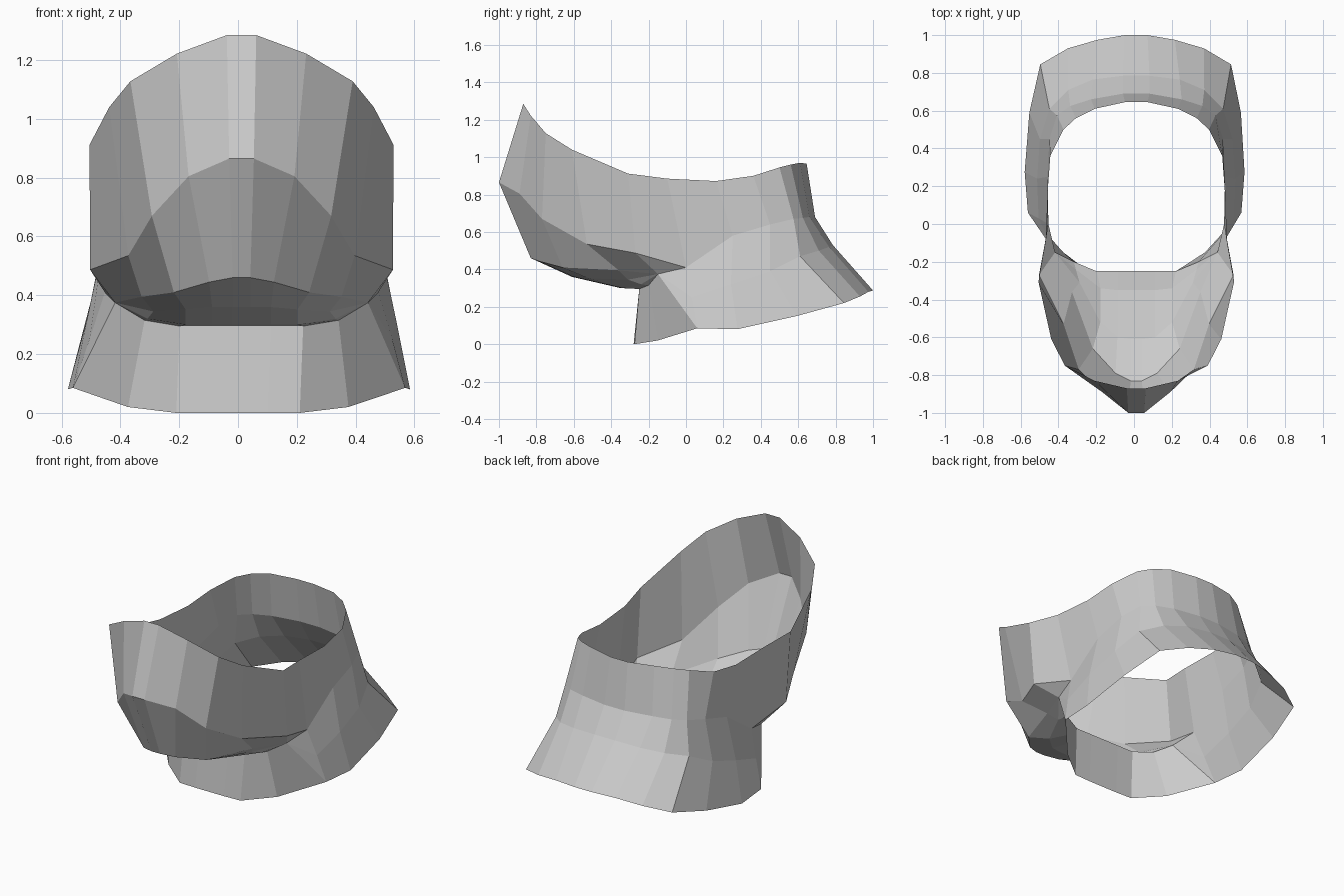
import bpy

if "Cube" in bpy.data.objects:
    bpy.data.objects.remove(bpy.data.objects["Cube"])

# One plain grey for the whole piece
grey = bpy.data.materials.new("plain_grey")
grey.diffuse_color = (0.6, 0.6, 0.6, 1)
grey.use_nodes = True
grey.node_tree.nodes["Principled BSDF"].inputs["Base Color"].default_value = grey.diffuse_color


def lean(p):
    """The upper part sits very slightly off centre."""
    x, y, z = p
    return (x + 0.012 * min(1, z / 0.3), y, z)


def full(row):
    """Half row, centre outwards, becomes a whole row from side to side."""
    return [(-x, y, z) for x, y, z in reversed(row)] + list(row)


def make(name, verts, faces):
    mesh = bpy.data.meshes.new(name)
    mesh.from_pydata([lean(v) for v in verts], [], faces)
    mesh.materials.append(grey)
    mesh.validate()
    ob = bpy.data.objects.new(name, mesh)
    bpy.context.collection.objects.link(ob)
    return ob


def loft(name, rows, flip=False):
    """Bridge mirrored rows of equal length with quads."""
    rows = [full(r) for r in rows]
    n = len(rows[0])
    verts = [v for r in rows for v in r]
    faces = []
    for j in range(len(rows) - 1):
        for i in range(n - 1):
            a = j * n + i
            f = (a, a + n, a + n + 1, a + 1)
            faces.append(f[::-1] if flip else f)
    return make(name, verts, faces)


# Face guard: rim, ridge, chin edge
guard_rim = [(.05, -.87, 1.285), (.22, -.83, 1.222), (.378, -.75, 1.128),
             (.45, -.61, 1.04), (.517, -.31, .912)]
guard_ridge = [(.042, -1, .865), (.18, -.89, .805), (.305, -.77, .67),
               (.385, -.53, .535), (.515, -.27, .487)]
chin_edge = [(.03, -.83, .46), (.11, -.79, .445), (.23, -.66, .41),
             (.34, -.36, .395), (.43, -.15, .375)]
loft("face_guard", [guard_rim, guard_ridge, chin_edge])

# Chin floor: runs back from the chin edge to the throat
floor_mid = [(.03, -.61, .36), (.1, -.6, .36), (.19, -.52, .352),
             (.3, -.31, .345), (.43, -.15, .375)]
floor_back = [(.03, -.35, .30), (.1, -.35, .30), (.19, -.34, .30),
              (.32, -.24, .32), (.43, -.15, .375)]
throat = [(.03, -.25, .295), (.1, -.25, .295), (.21, -.25, .295),
          (.33, -.2, .315), (.43, -.15, .375)]
loft("chin_floor", [chin_edge, floor_mid, floor_back, throat])

# Throat skirt: drops from the throat to the ground
skirt_hem = [(.03, -.28, 0), (.1, -.28, 0), (.21, -.275, 0),
             (.375, -.15, .02), (.565, .06, .085)]
loft("throat_skirt", [throat, skirt_hem])

# Neck collar: upper band, then flared lower band
collar_rim = [(.06, .645, .965), (.22, .61, .97), (.32, .56, .96),
              (.385, .5, .945), (.455, .36, .9), (.47, .16, .872),
              (.48, -.1, .885), (.517, -.31, .912)]
collar_waist = [(.07, .69, .68), (.24, .66, .68), (.35, .625, .675),
                (.42, .575, .67), (.46, .45, .64), (.47, .25, .58),
                (.465, 0, .41), (.515, -.27, .487)]
collar_flare = [(.07, .785, .53), (.23, .765, .52), (.36, .71, .5),
                (.46, .61, .47), (.51, .45, .39), (.525, .24, .32),
                (.515, .03, .25)]
collar_hem = [(.06, 1, .287), (.205, .975, .28), (.36, .93, .255),
              (.505, .845, .22), (.56, .59, .15), (.582, .275, .08),
              (.565, .06, .085)]
loft("collar_upper_band", [collar_rim, collar_waist], True)
loft("collar_lower_band", [collar_waist[:7], collar_flare, collar_hem], True)

# Side gussets: join guard, collar and skirt on each side
for side, s in (("right", 1), ("left", -1)):
    pts = [throat[4], collar_waist[6], collar_flare[6], skirt_hem[4], collar_waist[7]]
    faces = [(0, 3, 2), (0, 2, 1), (0, 1, 4)]
    if s < 0:
        faces = [f[::-1] for f in faces]
    make(side + "_gusset", [(s * x, y, z) for x, y, z in pts], faces)
